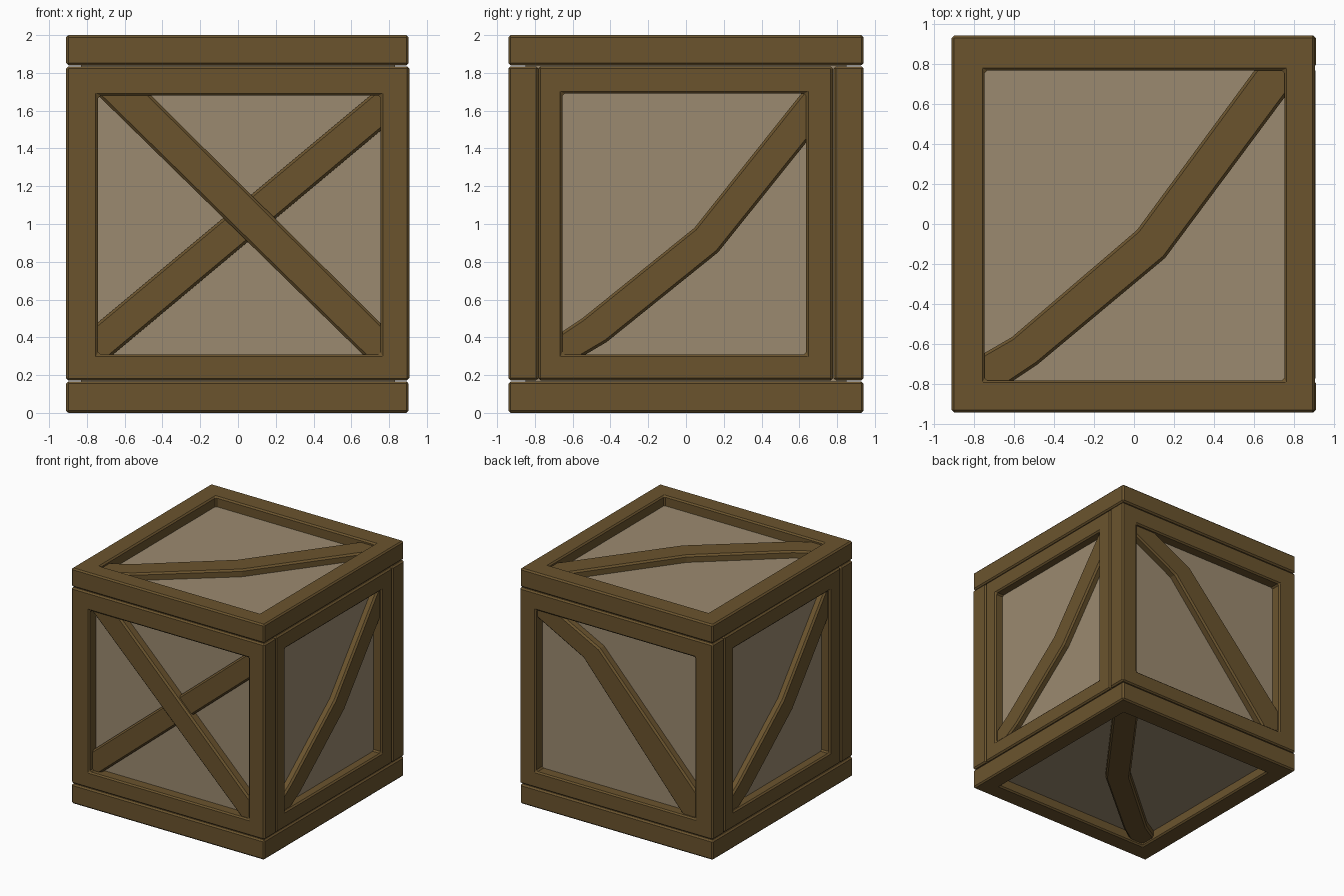
import bpy, bmesh
from mathutils import Matrix, Vector

if "Cube" in bpy.data.objects:
    bpy.data.objects.remove(bpy.data.objects["Cube"])


def material(name, rgb):
    m = bpy.data.materials.new(name)
    m.diffuse_color = (*rgb, 1)
    m.use_nodes = True
    m.node_tree.nodes["Principled BSDF"].inputs["Base Color"].default_value = m.diffuse_color
    return m


WOOD = material("dark_wood", (0.145, 0.088, 0.027))
PANEL = material("pale_wood", (0.33, 0.255, 0.16))

# Each crate side as (across, up, outward) axes
X, Y, Z = Vector((1, 0, 0)), Vector((0, 1, 0)), Vector((0, 0, 1))
SIDES = {
    "front": (X, Z, -Y), "back": (X, Z, Y),
    "right": (Y, Z, X), "left": (-Y, Z, -X),
    "top": (X, Y, Z), "bottom": (X, Y, -Z),
}


def finish(name, bm, side, mat, bevel):
    m = Matrix(SIDES[side]).transposed().to_4x4()
    bmesh.ops.transform(bm, matrix=m, verts=bm.verts)
    bmesh.ops.recalc_face_normals(bm, faces=bm.faces)
    me = bpy.data.meshes.new(name)
    bm.to_mesh(me)
    bm.free()
    me.materials.append(mat)
    ob = bpy.data.objects.new(name, me)
    bpy.context.collection.objects.link(ob)
    if bevel:
        mod = ob.modifiers.new("Bevel", "BEVEL")
        mod.width = bevel
        mod.segments = 1
        mod.limit_method = "ANGLE"
    return ob


def extrude(bm, depth):
    res = bmesh.ops.extrude_face_region(bm, geom=bm.faces[:])
    verts = [g for g in res["geom"] if isinstance(g, bmesh.types.BMVert)]
    bmesh.ops.translate(bm, vec=(0, 0, depth), verts=verts)


def frame(side, outer, inner, w0, w1):
    """Rectangular ring; rects are (u0, u1, v0, v1)."""
    bm = bmesh.new()
    loops = [[bm.verts.new((u, v, w0)) for u, v in
              ((r[0], r[2]), (r[1], r[2]), (r[1], r[3]), (r[0], r[3]))]
             for r in (outer, inner)]
    a, b = loops
    for i in range(4):
        j = (i + 1) % 4
        bm.faces.new((a[i], a[j], b[j], b[i]))
    extrude(bm, w1 - w0)
    finish(side + "_frame", bm, side, WOOD, 0.012)


def brace(name, side, upper, lower, w0, w1, tuck=0.12):
    """Diagonal plank between two edge lines, ends tucked into the frame."""
    def extended(pts):
        p = [Vector(q) for q in pts]
        start = p[0] + (p[0] - p[1]).normalized() * tuck
        end = p[-1] + (p[-1] - p[-2]).normalized() * tuck
        return [start] + p[1:-1] + [end]
    bm = bmesh.new()
    outline = extended(upper) + extended(lower)[::-1]
    bm.faces.new([bm.verts.new((p.x, p.y, w0)) for p in outline])
    extrude(bm, w1 - w0)
    finish(name, bm, side, WOOD, 0.014)


# Inner box whose faces are the recessed panels
bm = bmesh.new()
bmesh.ops.create_cube(bm, size=1)
bmesh.ops.scale(bm, vec=(1.66, 1.70, 1.83), verts=bm.verts)
bmesh.ops.translate(bm, vec=(0, 0, 1.0), verts=bm.verts)
finish("inner_panels", bm, "top", PANEL, 0)

# Front and back frames
for side in ("front", "back"):
    frame(side, (-0.91, 0.907, 0.172, 1.835), (-0.74, 0.755, 0.31, 1.68), 0.782, 0.94)

# Side frames between them
frame("right", (-0.782, 0.778, 0.172, 1.835), (-0.655, 0.635, 0.31, 1.69), 0.75, 0.905)
frame("left", (-0.778, 0.782, 0.172, 1.835), (-0.655, 0.635, 0.31, 1.69), 0.75, 0.907)

# Top and bottom slabs
for side, w0, w1 in (("top", 1.84, 2.0), ("bottom", -0.167, 0.0)):
    frame(side, (-0.91, 0.903, -0.94, 0.94), (-0.745, 0.75, -0.78, 0.765), w0, w1)

# Crossed braces on the front
brace("front_brace_over", "front", [(-0.46, 1.68), (0.75, 0.48)],
      [(-0.74, 1.68), (0.66, 0.31)], 0.83, 0.922, 0.1)
brace("front_brace_under", "front", [(-0.74, 0.48), (0.70, 1.68)],
      [(-0.66, 0.31), (0.75, 1.49)], 0.83, 0.895, 0.1)

# Bent braces on the two sides
for side in ("right", "left"):
    brace(side + "_brace", side,
          [(-0.655, 0.43), (-0.55, 0.50), (0.045, 0.98), (0.61, 1.69)],
          [(-0.53, 0.31), (-0.42, 0.375), (0.17, 0.85), (0.635, 1.43)], 0.81, 0.885)

# Bent brace on the back
brace("back_brace", "back", [(0.525, 1.68), (0.174, 1.50), (-0.745, 0.52)],
      [(0.75, 1.60), (0.33, 1.38), (-0.595, 0.31)], 0.83, 0.915)

# Bent braces on the top and bottom
for side, w0, w1 in (("top", 1.90, 1.975), ("bottom", -0.10, -0.025)):
    brace(side + "_brace", side,
          [(-0.74, -0.64), (-0.61, -0.565), (0.015, -0.03), (0.60, 0.765)],
          [(-0.60, -0.78), (-0.48, -0.70), (0.155, -0.17), (0.75, 0.63)], w0, w1)
